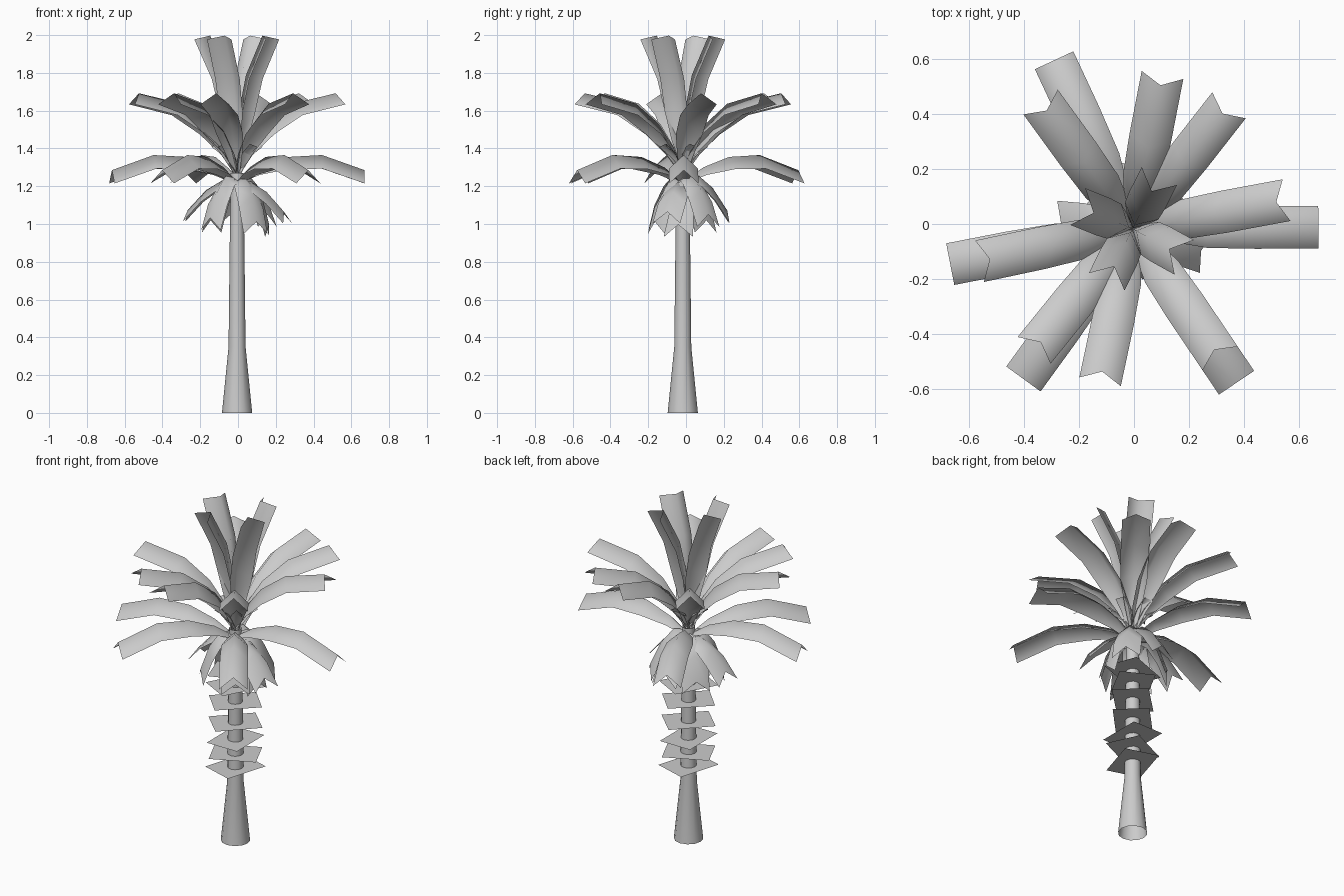
import bpy, math
from mathutils import Matrix, Vector

if "Cube" in bpy.data.objects:
    bpy.data.objects.remove(bpy.data.objects["Cube"])

CX, CY = -0.005, -0.017  # trunk axis


def make(name, verts, faces, smooth=40):
    me = bpy.data.meshes.new(name)
    me.from_pydata(verts, [], faces)
    ob = bpy.data.objects.new(name, me)
    bpy.context.collection.objects.link(ob)
    if smooth:
        bpy.context.view_layer.objects.active = ob
        ob.select_set(True)
        bpy.ops.object.shade_smooth_by_angle(angle=math.radians(smooth))
        ob.select_set(False)
    return ob


# leaf: ridged strip along +x; stations are (x, ridge z, half width, ridge height)
def leaf(name, stations, angle, pitch, root_z):
    m = (Matrix.Translation((CX, CY, root_z))
         @ Matrix.Rotation(math.radians(angle), 4, 'Z')
         @ Matrix.Rotation(math.radians(-pitch), 4, 'Y'))
    verts, faces = [], []
    for x, z, w, h in stations:
        verts += [m @ Vector(p) for p in ((x, -w, z - h), (x, 0, z), (x, w, z - h))]
    for i in range(len(stations) - 1):
        for j in range(2):
            a = i * 3 + j
            faces.append((a, a + 3, a + 4, a + 1))
    return make(name, verts, faces, 150)


# trunk: open flared tube
N = 12
rings = [(0, 0.08), (0.35, 0.045), (0.8, 0.04), (1.27, 0.034)]
verts = [(CX + r * math.cos(2 * math.pi * k / N), CY + r * math.sin(2 * math.pi * k / N), z)
         for z, r in rings for k in range(N)]
faces = [(i * N + k, i * N + (k + 1) % N, (i + 1) * N + (k + 1) % N, (i + 1) * N + k)
         for i in range(len(rings) - 1) for k in range(N)]
make("trunk", verts, faces)

# flat bark cards crossing the trunk
for i, (z, ang) in enumerate([(0.44, 73), (0.52, 25), (0.605, 90), (0.705, 46),
                              (0.83, 44), (0.93, 62), (1.01, 20)]):
    m = Matrix.Translation((CX, CY, z)) @ Matrix.Rotation(math.radians(ang), 4, 'Z')
    make(f"bark_card_{i}", [m @ Vector((x, y, 0)) for x, y in
                            ((-.13, -.1), (.13, -.1), (.13, .1), (-.13, .1))],
         [(0, 1, 2, 3)], 0)

# three tiers of the same frond, pitched further up in each tier
FROND = [(0.0, 0.0, 0.015, 0.01), (0.12, 0.08, 0.045, 0.04), (0.27, 0.135, 0.072, 0.065),
         (0.45, 0.145, 0.077, 0.072), (0.675, 0.065, 0.077, 0.07)]
UPPER = [(0.0, 0.0, 0.015, 0.01), (0.12, 0.035, 0.045, 0.04), (0.27, 0.072, 0.068, 0.06),
         (0.45, 0.09, 0.072, 0.065), (0.68, 0.06, 0.072, 0.065)]
tiers = [
    ("lower_frond", FROND, 0, 1.22, (0.5, 115, 191, 234, 304)),
    ("middle_frond", FROND, 33, 1.27, (10.5, 52, 79, 126, 192, 231, 258, 304)),
    ("upper_frond", UPPER, 72, 1.332, (63, 158, 244, 331)),
]
for name, shape, pitch, root_z, angles in tiers:
    for i, a in enumerate(angles):
        leaf(f"{name}_{i}", shape, a, pitch, root_z)

# short dead leaves hanging unevenly around the trunk top: (angle, pitch, root height)
HUSK = [(0.0, 0.0, 0.03, 0.02), (0.08, 0.01, 0.065, 0.05),
        (0.15, -0.07, 0.077, 0.065), (0.21, -0.2, 0.077, 0.065)]
for i, (a, p, z) in enumerate([(175, 18, 1.2), (222, -5, 1.25), (342, 18, 1.19),
                               (305, -8, 1.24), (352, -10, 1.23), (40, 0, 1.25),
                               (92, 8, 1.24), (138, -6, 1.24)]):
    leaf(f"hanging_leaf_{i}", HUSK, a, p, z)

# small young leaves in the crown centre
BUD = [(x * 0.33, z * 0.33, w * 0.4, h * 0.4) for x, z, w, h in FROND]
for i in range(5):
    leaf(f"young_leaf_{i}", BUD, 20 + i * 72, 55, 1.23)
